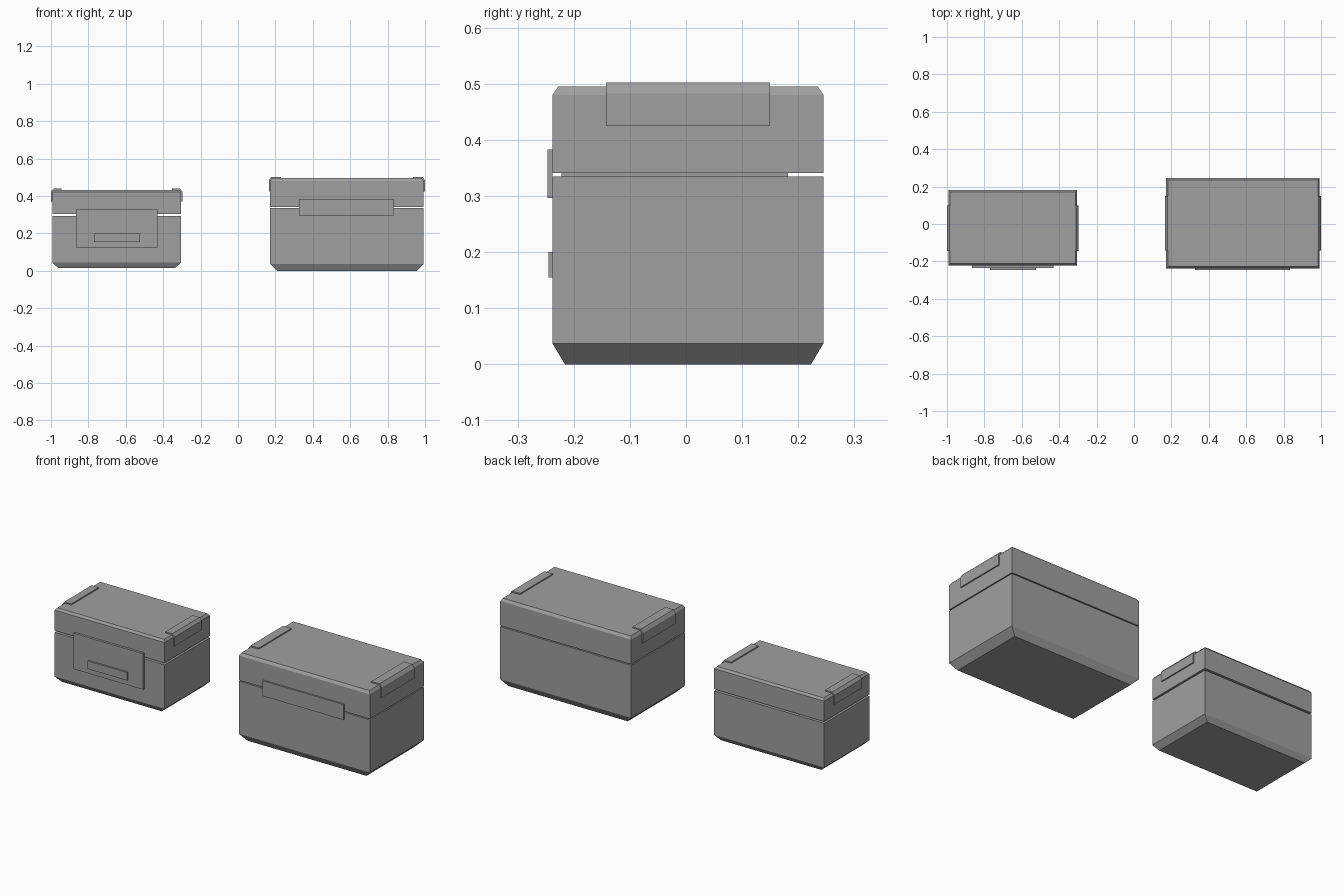
import bpy, bmesh

cube = bpy.data.objects.get("Cube")
if cube:
    bpy.data.objects.remove(cube, do_unlink=True)

grey = bpy.data.materials.new("case grey")
grey.use_nodes = True
COLOR = (0.35, 0.35, 0.35, 1)
grey.diffuse_color = COLOR
grey.node_tree.nodes["Principled BSDF"].inputs["Base Color"].default_value = COLOR


def finish(name, bm):
    bmesh.ops.recalc_face_normals(bm, faces=bm.faces)
    mesh = bpy.data.meshes.new(name)
    bm.to_mesh(mesh)
    bm.free()
    mesh.materials.append(grey)
    obj = bpy.data.objects.new(name, mesh)
    bpy.context.collection.objects.link(obj)


def bridge(name, rings):
    """Closed solid through matching rings of points."""
    bm = bmesh.new()
    loops = [[bm.verts.new(p) for p in ring] for ring in rings]
    n = len(loops[0])
    for a, b in zip(loops, loops[1:]):
        for i in range(n):
            j = (i + 1) % n
            bm.faces.new((a[i], a[j], b[j], b[i]))
    bm.faces.new(loops[0])
    bm.faces.new(loops[-1])
    finish(name, bm)


def block(name, x, y, levels):
    """Rectangular block; each level is (z, x inset, y inset)."""
    bridge(name, [[(x[0] + i, y[0] + j, z), (x[1] - i, y[0] + j, z),
                   (x[1] - i, y[1] - j, z), (x[0] + i, y[1] - j, z)]
                  for z, i, j in levels])


def plate(name, x, y, z):
    block(name, x, y, [(z[0], 0, 0), (z[1], 0, 0)])


def crate(prefix, x, y, bottom, foot, foot_in, gap, shoulder, top, grip_y, grip_z, grip_in):
    # Tub with chamfered underside and a separate lid above an open seam
    block(prefix + "_tub", x, y, [(bottom, foot_in, foot_in * 0.6),
                                  (foot, 0, 0), (gap[0], 0, 0)])
    block(prefix + "_lid", x, y, [(gap[1], 0, 0), (shoulder, 0, 0), (top, 0.01, 0.01)])
    # Folded brackets wrapping over both lid ends
    t = 0.007
    profile = [(0, grip_z), (t, grip_z), (t, shoulder + 0.003), (-0.006, top + t),
               (-grip_in, top + t), (-grip_in, top), (-0.01, top), (0, shoulder)]
    for side, edge, sign in (("left", x[1], 1), ("right", x[0], -1)):
        bridge(prefix + "_" + side + "_bracket",
               [[(edge + sign * u, v, z) for u, z in profile] for v in grip_y])


crate("large", (0.172, 0.993), (-0.238, 0.245), 0, 0.037, 0.037, (0.335, 0.341),
      0.48, 0.495, (-0.143, 0.15), 0.425, 0.058)
crate("small", (-0.993, -0.304), (-0.222, 0.182), 0.016, 0.044, 0.03, (0.294, 0.304),
      0.42, 0.432, (-0.145, 0.1), 0.371, 0.05)

# Front latch plates
plate("large_latch", (0.326, 0.834), (-0.247, -0.238), (0.296, 0.383))
plate("small_latch", (-0.866, -0.431), (-0.235, -0.222), (0.125, 0.328))
plate("small_latch_bar", (-0.77, -0.525), (-0.245, -0.235), (0.155, 0.2))
